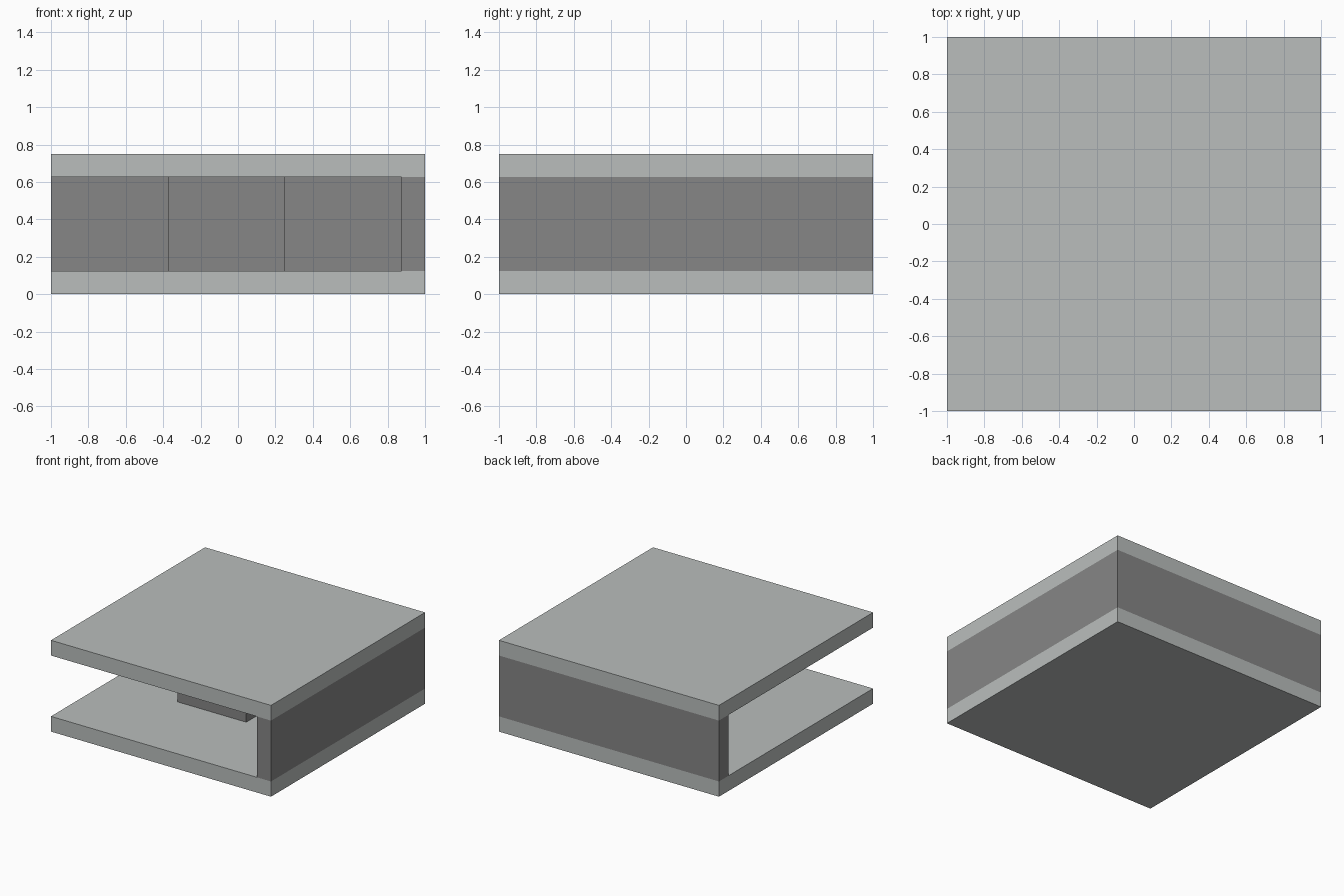
import bpy

default = bpy.data.objects.get("Cube")
if default:
    bpy.data.objects.remove(default, do_unlink=True)


def make_material(name, colour):
    mat = bpy.data.materials.new(name)
    mat.use_nodes = True
    mat.diffuse_color = colour
    mat.node_tree.nodes["Principled BSDF"].inputs["Base Color"].default_value = colour
    return mat


def box(name, low, high, mat):
    """Flat-sided block spanning two opposite corners."""
    centre = [(a + b) / 2 for a, b in zip(low, high)]
    bpy.ops.mesh.primitive_cube_add(size=1, location=centre)
    obj = bpy.context.object
    obj.name = name
    obj.scale = [b - a for a, b in zip(low, high)]
    bpy.ops.object.transform_apply(location=False, rotation=False, scale=True)
    obj.data.materials.append(mat)
    return obj


light_grey = make_material("light grey", (0.49, 0.515, 0.507, 1))
dark_grey = make_material("dark grey", (0.24, 0.24, 0.24, 1))

thick = 0.125
height = 0.75
ceiling = height - thick
inner = 1 - thick

# Floor and roof slabs
box("floor_slab", (-1, -1, 0), (1, 1, thick), light_grey)
box("roof_slab", (-1, -1, ceiling), (1, 1, height), light_grey)

# Two walls meeting at the back left corner
box("left_wall", (inner, -1, thick), (1, 1, ceiling), dark_grey)
box("back_wall", (-1, inner, thick), (inner, 1, ceiling), dark_grey)

# Square pillar between the slabs
box("centre_pillar", (-0.375, -0.25, thick), (0.25, 0.375, ceiling), dark_grey)
